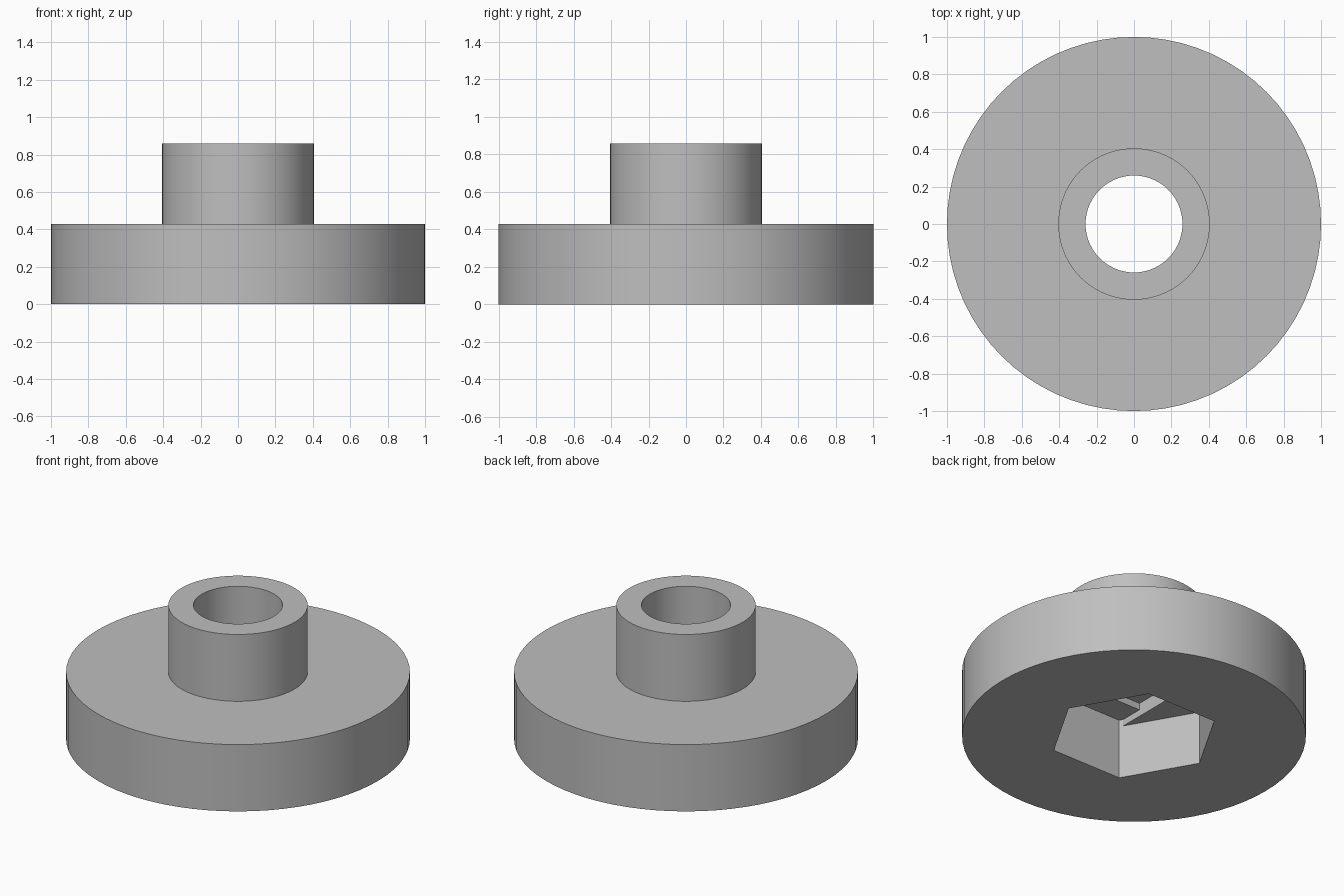
import bpy, bmesh, math

if "Cube" in bpy.data.objects:
    bpy.data.objects.remove(bpy.data.objects["Cube"])

LAYER = 0.0429                 # step height of the recess
DISC_H, TOP_H = 10 * LAYER, 20 * LAYER
COLLAR_R, BORE_R, HEX_R = 0.405, 0.26, 0.496
SEGMENTS = 72

grey = bpy.data.materials.new("grey plastic")
grey.diffuse_color = (0.52, 0.52, 0.52, 1)
grey.use_nodes = True
grey.node_tree.nodes["Principled BSDF"].inputs["Base Color"].default_value = grey.diffuse_color


def ring(radius, count):
    return [(radius * math.cos(2 * math.pi * i / count),
             radius * math.sin(2 * math.pi * i / count)) for i in range(count)]


def make_object(name, bm):
    bmesh.ops.recalc_face_normals(bm, faces=bm.faces)
    mesh = bpy.data.meshes.new(name)
    bm.to_mesh(mesh)
    bm.free()
    mesh.materials.append(grey)
    obj = bpy.data.objects.new(name, mesh)
    bpy.context.collection.objects.link(obj)
    return obj


def prism(name, outline, z0, z1):
    bm = bmesh.new()
    face = bm.faces.new([bm.verts.new((x, y, z0)) for x, y in outline])
    up = bmesh.ops.extrude_face_region(bm, geom=[face])["geom"]
    for v in up:
        if isinstance(v, bmesh.types.BMVert):
            v.co.z = z1
    # extruding keeps the base face, so the prism is closed
    if len(bm.faces) < len(outline) + 2:
        bm.faces.new([v for v in bm.verts if v.co.z == z0])
    return make_object(name, bm)


# Stepped body: wide disc with a narrow collar
bm = bmesh.new()
levels = [(1.0, 0), (1.0, DISC_H), (COLLAR_R, DISC_H), (COLLAR_R, TOP_H)]
loops = [[bm.verts.new((x, y, z)) for x, y in ring(r, SEGMENTS)] for r, z in levels]
for low, high in zip(loops, loops[1:]):
    for i in range(SEGMENTS):
        j = (i + 1) % SEGMENTS
        bm.faces.new((low[i], low[j], high[j], high[i]))
bm.faces.new(loops[0])
bm.faces.new(loops[-1])
knob = make_object("knob_body", bm)

# Hexagonal nut pocket, then a slot and a square stepping up to the round bore
flat = HEX_R * math.sqrt(3) / 2
side = (HEX_R - BORE_R) * math.sqrt(3)
slot = [(BORE_R, -side), (BORE_R, side), (HEX_R / 2, flat), (-HEX_R / 2, flat),
        (-BORE_R, side), (-BORE_R, -side), (-HEX_R / 2, -flat), (HEX_R / 2, -flat)]
square = [(BORE_R, -BORE_R), (BORE_R, BORE_R), (-BORE_R, BORE_R), (-BORE_R, -BORE_R)]
cutters = [
    prism("nut_pocket_cutter", ring(HEX_R, 6), -0.2, 8 * LAYER),
    prism("slot_cutter", slot, 7.5 * LAYER, 9 * LAYER),
    prism("square_cutter", square, 8.5 * LAYER, 10 * LAYER),
    prism("bore_cutter", ring(BORE_R - 0.001, SEGMENTS), 9.5 * LAYER, TOP_H + 0.2),
]
bpy.context.view_layer.objects.active = knob
knob.select_set(True)
for cutter in cutters:
    mod = knob.modifiers.new(cutter.name, "BOOLEAN")
    mod.operation, mod.solver, mod.object = "DIFFERENCE", "EXACT", cutter
    bpy.ops.object.modifier_apply(modifier=mod.name)
    bpy.data.objects.remove(cutter)

bpy.ops.object.shade_smooth_by_angle(angle=math.radians(30))
